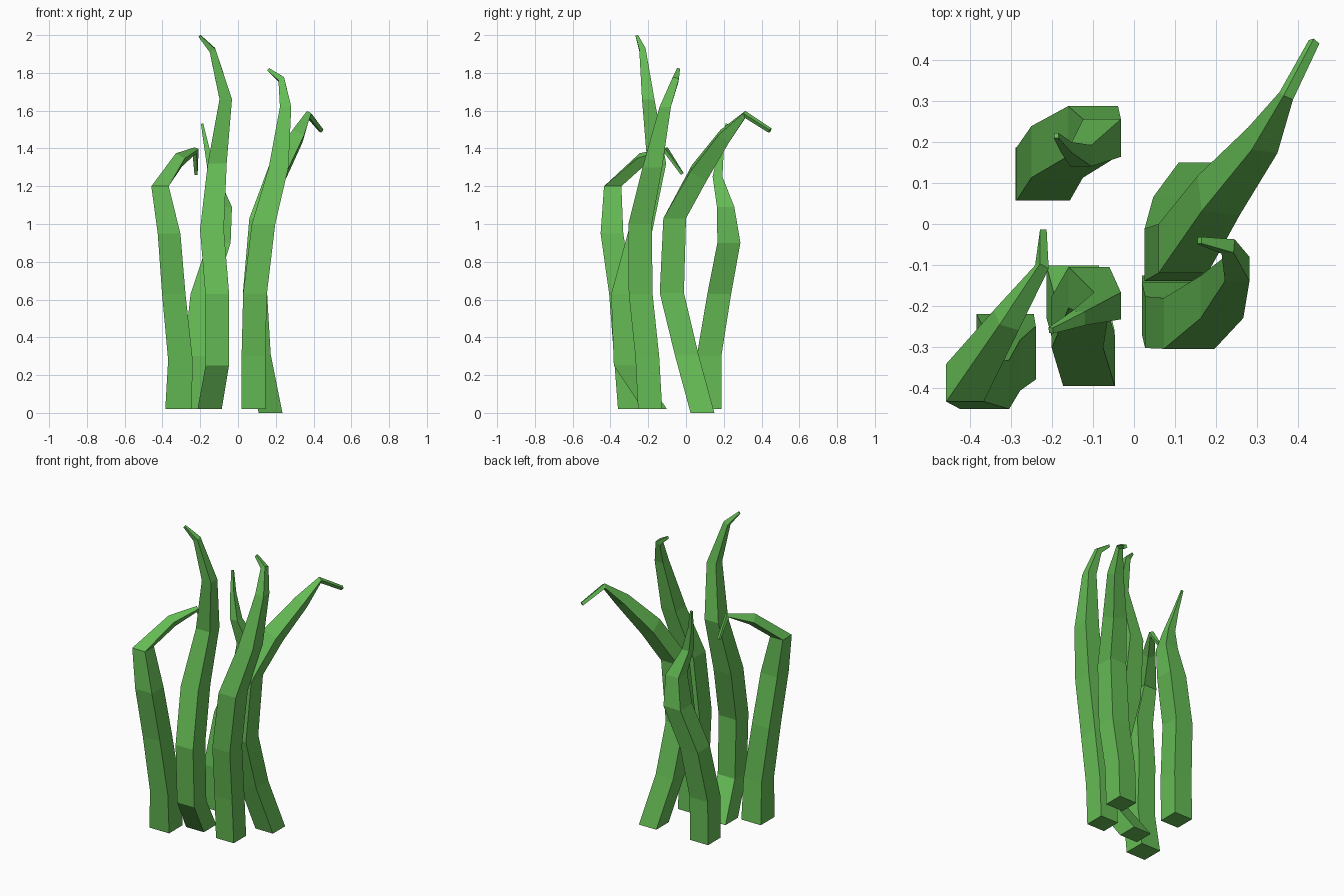
import bpy, bmesh
from mathutils import Vector

mat = bpy.data.materials.new("grass_green")
mat.diffuse_color = (0.13, 0.5, 0.09, 1)


def blade(name, rings, tilt_from):
    """Square-section blade; rings are (x, y, z, half width), tilted along the bend from one ring up."""
    bm = bmesh.new()
    pts = [Vector(r[:3]) for r in rings]
    loops = []
    last = len(rings) - 1
    for i, (p, ring) in enumerate(zip(pts, rings)):
        up = Vector((0, 0, 1))
        h = ring[3]
        q = up.rotation_difference(up)
        if i >= tilt_from:
            a = (p - pts[i - 1]).normalized()
            b = (pts[min(i + 1, last)] - p).normalized()
            q = up.rotation_difference((a + b).normalized())
        loops.append([bm.verts.new(p + q @ Vector((sx * h, sy * h, 0)))
                      for sx, sy in ((-1, -1), (1, -1), (1, 1), (-1, 1))])
    for lo, hi in zip(loops, loops[1:]):
        for k in range(4):
            n = (k + 1) % 4
            bm.faces.new((lo[k], lo[n], hi[n], hi[k]))
    bm.faces.new(loops[0][::-1])
    bm.faces.new(loops[-1])
    bmesh.ops.recalc_face_normals(bm, faces=bm.faces)
    me = bpy.data.meshes.new(name)
    bm.to_mesh(me)
    bm.free()
    me.materials.append(mat)
    bpy.context.collection.objects.link(bpy.data.objects.new(name, me))


# Front left blade, folded sharply inward at the top
blade("blade_front_left", [
    (-.315, -.29, .02, .07), (-.305, -.315, .28, .065), (-.34, -.345, .63, .062),
    (-.365, -.392, .95, .06), (-.413, -.388, 1.2, .046), (-.312, -.235, 1.34, .028),
    (-.225, -.105, 1.39, .013), (-.222, -.02, 1.265, .008)], 5)

# Front middle blade, the tallest
blade("blade_front_middle", [
    (-.15, -.165, .02, .064), (-.11, -.32, .25, .062), (-.11, -.333, .63, .063),
    (-.138, -.24, .97, .063), (-.11, -.155, 1.32, .05), (-.065, -.2, 1.66, .033),
    (-.135, -.23, 1.92, .017), (-.203, -.26, 1.995, .007)], 6)

# Back left blade, short and leaning right
blade("blade_back_left", [
    (-.225, .122, .02, .065), (-.222, .122, .3, .065), (-.188, .176, .63, .063),
    (-.1, .227, .9, .061), (-.078, .21, 1.09, .046), (-.13, .167, 1.25, .026),
    (-.165, .187, 1.4, .013), (-.19, .216, 1.53, .006)], 6)

# Front right blade, hooked to the left
blade("blade_front_right", [
    (.083, -.19, .02, .064), (.082, -.205, .3, .063), (.09, -.24, .63, .063),
    (.135, -.243, 1.0, .062), (.215, -.178, 1.3, .052), (.252, -.11, 1.62, .03),
    (.23, -.055, 1.765, .017), (.16, -.04, 1.818, .008)], 6)

# Back right blade, drooping outward
blade("blade_back_right", [
    (.172, .087, 0, .063), (.11, .003, .31, .063), (.09, -.075, .635, .064),
    (.12, -.06, 1.03, .06), (.207, .07, 1.27, .05), (.315, .205, 1.465, .034),
    (.372, .313, 1.58, .014), (.44, .445, 1.495, .01)], 4)
